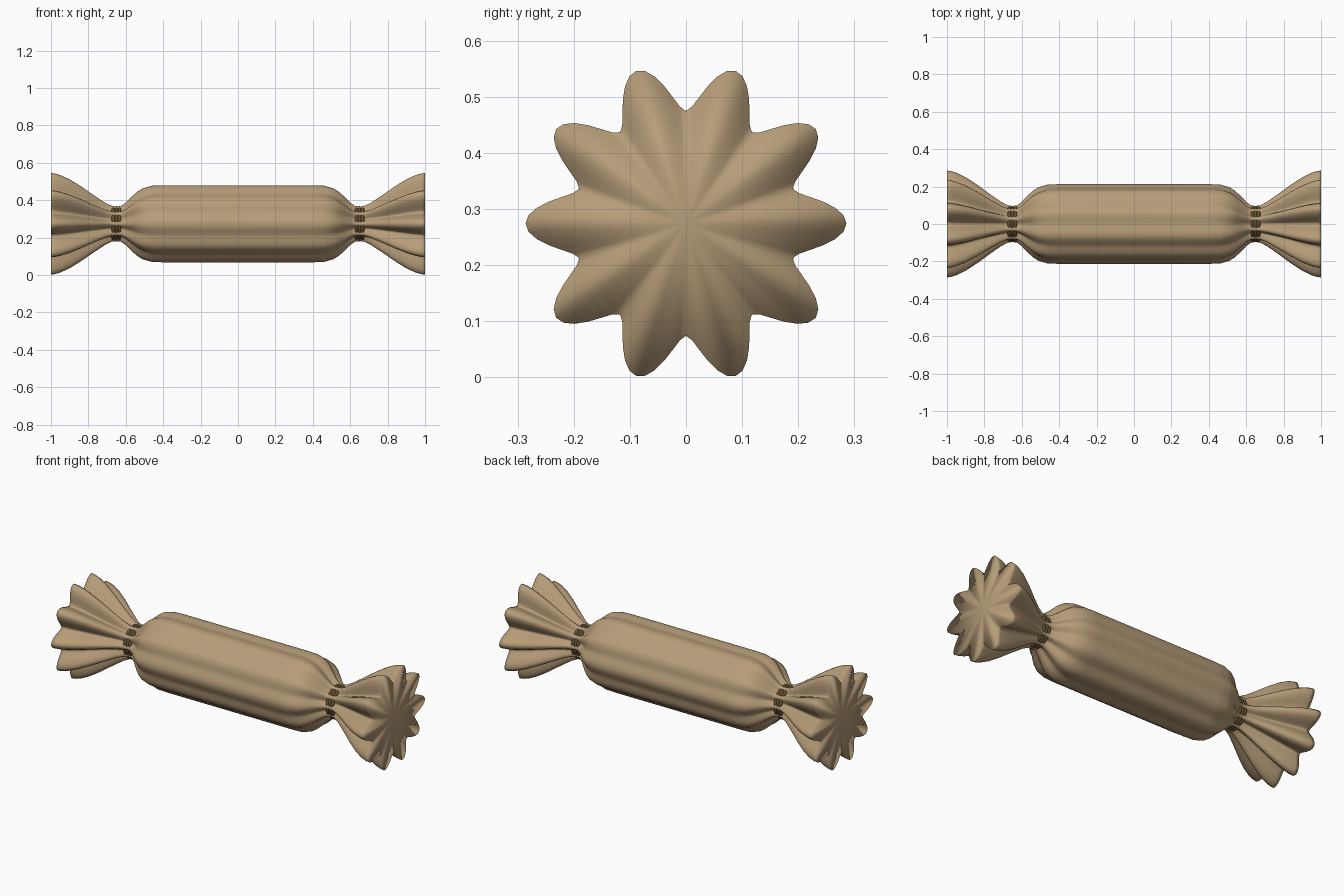
import bpy, bmesh, math

if "Cube" in bpy.data.objects:
    bpy.data.objects.remove(bpy.data.objects["Cube"])

CZ = 0.274      # height of the long axis
PLEATS = 10
SEG = 120


def material(name, rgb):
    m = bpy.data.materials.new(name)
    m.diffuse_color = (*rgb, 1)
    m.use_nodes = True
    m.node_tree.nodes["Principled BSDF"].inputs["Base Color"].default_value = m.diffuse_color
    return m


tan = material("tan wrapper", (0.47, 0.335, 0.19))
brown = material("dark brown twine", (0.12, 0.08, 0.03))


def finish(bm, name, mat):
    bmesh.ops.recalc_face_normals(bm, faces=bm.faces)
    for f in bm.faces:
        f.smooth = True
    me = bpy.data.meshes.new(name)
    bm.to_mesh(me)
    bm.free()
    me.materials.append(mat)
    ob = bpy.data.objects.new(name, me)
    bpy.context.collection.objects.link(ob)
    return ob


# pleated wrapper: half profile of (x, valley radius, ridge radius), mirrored
half = [(0.0, 0.201, 0.213), (0.40, 0.201, 0.213), (0.46, 0.198, 0.211),
        (0.51, 0.180, 0.197), (0.54, 0.157, 0.178), (0.57, 0.128, 0.150),
        (0.60, 0.098, 0.119), (0.625, 0.082, 0.100), (0.65, 0.079, 0.0965),
        (0.675, 0.081, 0.100), (0.71, 0.090, 0.118), (0.77, 0.112, 0.160),
        (0.84, 0.142, 0.211), (0.90, 0.169, 0.250), (0.95, 0.188, 0.274),
        (0.98, 0.197, 0.283), (1.0, 0.200, 0.286)]
profile = [(-x, a, b) for x, a, b in reversed(half[1:])] + half

bm = bmesh.new()
rings = []
for x, lo, hi in profile:
    ring = []
    for i in range(SEG):
        t = 2 * math.pi * i / SEG
        w = (0.5 + 0.5 * math.cos(PLEATS * t)) ** 0.85
        r = lo + (hi - lo) * w
        ring.append(bm.verts.new((x, r * math.cos(t), CZ + r * math.sin(t))))
    rings.append(ring)
for a, b in zip(rings, rings[1:]):
    for i in range(SEG):
        j = (i + 1) % SEG
        bm.faces.new((a[i], a[j], b[j], b[i]))
# flat end caps, fanned to the centre
for x, ring in ((-1, rings[0]), (1, rings[-1])):
    c = bm.verts.new((x, 0, CZ))
    for i in range(SEG):
        bm.faces.new((c, ring[i], ring[(i + 1) % SEG]))
finish(bm, "pleated_wrapper", tan)


# twine wound three times around each neck
def twine(name, cx, major=0.0855, minor=0.0095, n=60, m=10):
    bm = bmesh.new()
    for k in (-1, 0, 1):
        g = []
        for i in range(n):
            t = 2 * math.pi * i / n
            row = []
            for j in range(m):
                p = 2 * math.pi * j / m
                r = major + minor * math.cos(p)
                row.append(bm.verts.new((cx + k * 0.0165 + minor * math.sin(p),
                                         r * math.cos(t), CZ + r * math.sin(t))))
            g.append(row)
        for i in range(n):
            for j in range(m):
                a, b = g[i], g[(i + 1) % n]
                q = (j + 1) % m
                bm.faces.new((a[j], b[j], b[q], a[q]))
    finish(bm, name, brown)


twine("twine_left", -0.65)
twine("twine_right", 0.65)
